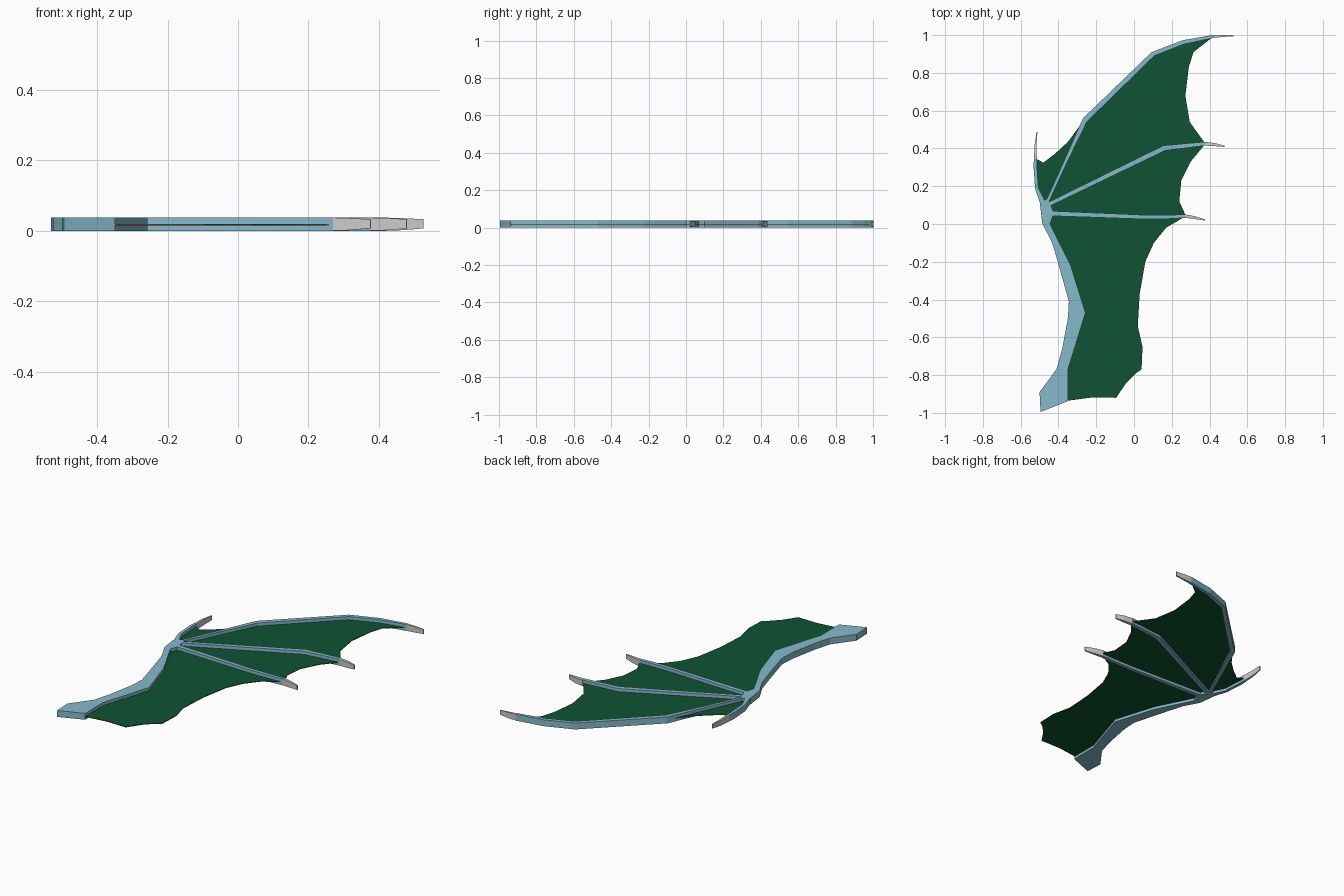
import bpy, bmesh
from mathutils import Vector

if "Cube" in bpy.data.objects:
    bpy.data.objects.remove(bpy.data.objects["Cube"])


def mat(name, col):
    m = bpy.data.materials.new(name)
    m.diffuse_color = (*col, 1)
    m.use_nodes = True
    m.node_tree.nodes["Principled BSDF"].inputs["Base Color"].default_value = m.diffuse_color
    return m


BONE = mat("bone_blue", (0.24, 0.49, 0.60))
SKIN = mat("membrane_green", (0.005, 0.085, 0.034))
RIM = mat("membrane_rim_brown", (0.22, 0.09, 0.05))
CLAW = mat("claw_grey", (0.60, 0.60, 0.58))


def finish(bm, name, *mats):
    bmesh.ops.recalc_face_normals(bm, faces=bm.faces)
    me = bpy.data.meshes.new(name)
    bm.to_mesh(me)
    bm.free()
    for m in mats:
        me.materials.append(m)
    ob = bpy.data.objects.new(name, me)
    bpy.context.collection.objects.link(ob)
    return ob


def slab(name, outline, z0, z1, *mats):
    """Flat outline extruded upward; side faces take the last material."""
    bm = bmesh.new()
    face = bm.faces.new([bm.verts.new((x, y, z0)) for x, y in outline])
    ext = bmesh.ops.extrude_face_region(bm, geom=[face], use_keep_orig=True)
    for v in [g for g in ext["geom"] if isinstance(g, bmesh.types.BMVert)]:
        v.co.z = z1
    bm.normal_update()
    for f in bm.faces:
        f.material_index = len(mats) - 1 if abs(f.normal.z) < 0.5 else 0
    return finish(bm, name, *mats)


def strip(name, pts, m):
    """Box-section bar through (x, y, width, z_low, z_high) stations."""
    bm = bmesh.new()
    rings = []
    for i, (x, y, w, z0, z1) in enumerate(pts):
        a, b = pts[max(i - 1, 0)], pts[min(i + 1, len(pts) - 1)]
        d = Vector((b[0] - a[0], b[1] - a[1])).normalized() * w / 2
        rings.append([bm.verts.new((x + s * d.y, y - s * d.x, z))
                      for s, z in ((-1, z0), (1, z0), (1, z1), (-1, z1))])
    for r, q in zip(rings, rings[1:]):
        for k in range(4):
            bm.faces.new((r[k], r[(k + 1) % 4], q[(k + 1) % 4], q[k]))
    bm.faces.new(rings[0])
    bm.faces.new(rings[-1])
    return finish(bm, name, m)


# Arm with wrist hub
slab("arm", [(-.495, -.995), (-.35, -.938), (-.35, -.77), (-.30, -.61), (-.257, -.47),
             (-.335, -.22), (-.445, 0), (-.43, .04), (-.43, .07), (-.44, .10), (-.455, .135),
             (-.475, .125), (-.498, .105), (-.485, 0), (-.435, -.095), (-.405, -.195),
             (-.345, -.41), (-.35, -.50), (-.38, -.66), (-.41, -.768), (-.50, -.89)],
     0, .038, BONE)

# Fingers: bone stations (x, y, width), then claw stations
digits = {
    "long_finger": ([(-.458, .12, .016), (-.36, .335, .018), (-.26, .55, .028),
                     (.10, .90, .024), (.26, .962, .022), (.42, .993, .016)],
                    [(.47, .996, .011), (.527, .996, .006)]),
    "middle_finger": ([(-.45, .105, .022), (.16, .402, .028), (.28, .415, .024),
                       (.375, .425, .02)],
                      [(.43, .42, .016), (.48, .411, .006)]),
    "short_finger": ([(-.44, .056, .026), (.05, .037, .022), (.20, .038, .02),
                      (.27, .042, .018)],
                     [(.32, .034, .015), (.377, .021, .006)]),
    "thumb": ([(-.48, .105, .03), (-.515, .19, .018), (-.523, .31, .018),
               (-.522, .345, .015)],
              [(-.521, .42, .01), (-.514, .487, .005)]),
}
for name, (bone, claw) in digits.items():
    strip(name, [(*p, 0, .038) for p in bone], BONE)
    strip(name + "_claw", [(*bone[-1], .0005, .0375), (*claw[0], .002, .036),
                           (*claw[1], .007, .033)], CLAW)

# Wing membrane with scalloped trailing edge
slab("membrane", [(.42, .992), (.315, .91), (.29, .83), (.272, .68), (.295, .54), (.378, .425),
                  (.30, .33), (.25, .23), (.24, .12), (.275, .042), (.17, -.02), (.105, -.10),
                  (.06, -.20), (.03, -.37), (.02, -.54), (.045, -.65), (.04, -.77),
                  (.01, -.79), (-.04, -.84), (-.095, -.92), (-.22, -.918), (-.355, -.936),
                  (-.37, -.77), (-.30, -.46), (-.37, -.21), (-.46, 0), (-.47, .10),
                  (-.512, .19), (-.522, .31), (-.517, .345), (-.48, .325), (-.42, .37),
                  (-.35, .435), (-.265, .55), (.10, .897), (.26, .96)],
     .0155, .0195, SKIN, RIM)
